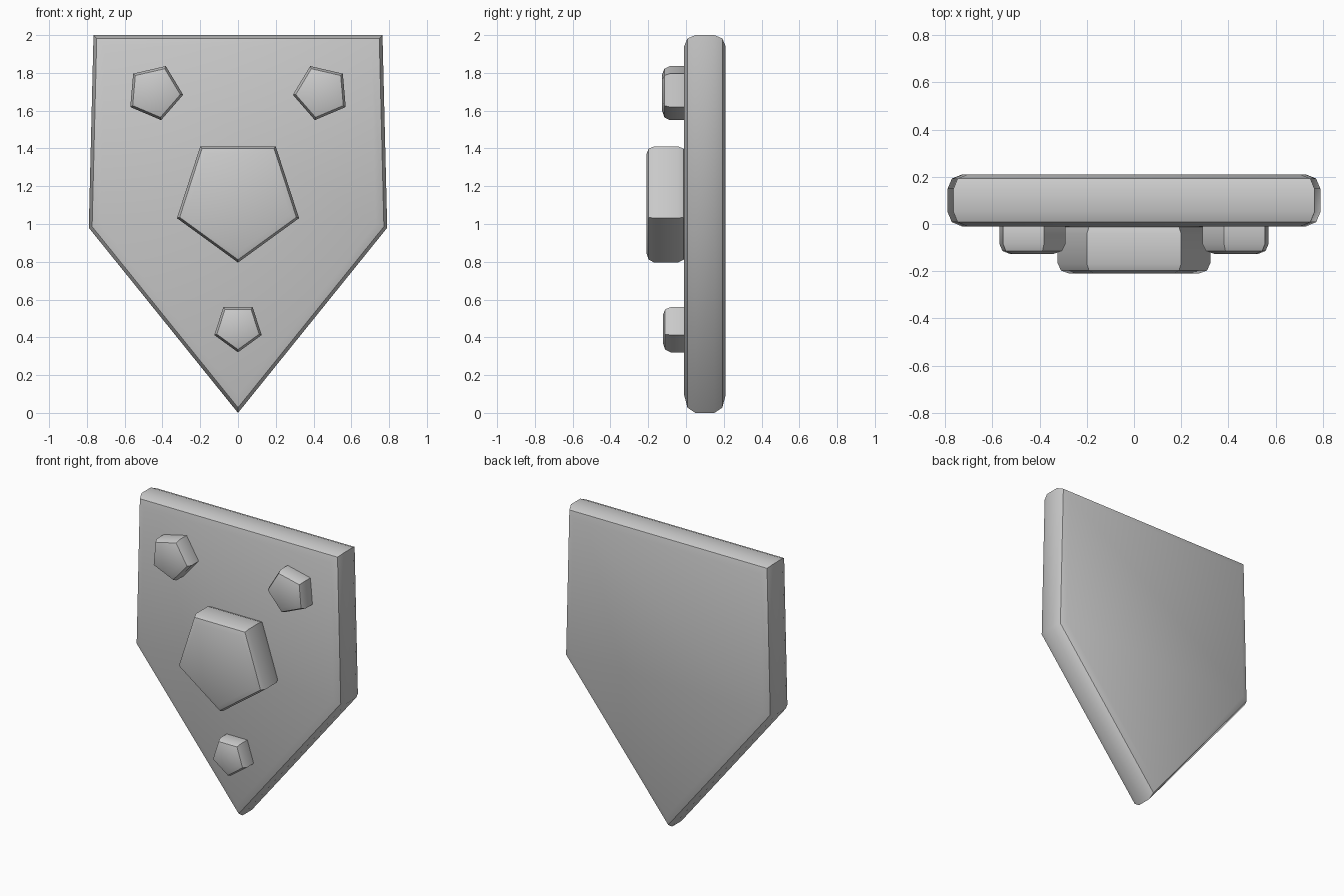
import bpy, bmesh
from math import cos, sin, radians

if "Cube" in bpy.data.objects:
    bpy.data.objects.remove(bpy.data.objects["Cube"])


def slab(name, outline, y_front, y_back, bevel):
    """Extrude an x-z outline along y and round the front and back rims."""
    bm = bmesh.new()
    front = bm.faces.new([bm.verts.new((x, y_front, z)) for x, z in outline])
    ext = bmesh.ops.extrude_face_region(bm, geom=[front], use_keep_orig=True)
    back = [v for v in ext["geom"] if isinstance(v, bmesh.types.BMVert)]
    for v in back:
        v.co.y = y_back
    bmesh.ops.recalc_face_normals(bm, faces=bm.faces)
    rims = [e for e in bm.edges if abs(e.verts[0].co.y - e.verts[1].co.y) < 1e-5]
    bmesh.ops.bevel(bm, geom=rims, offset=bevel, segments=2, profile=0.5,
                    affect='EDGES', clamp_overlap=True)
    bmesh.ops.recalc_face_normals(bm, faces=bm.faces)
    mesh = bpy.data.meshes.new(name)
    bm.to_mesh(mesh)
    bm.free()
    obj = bpy.data.objects.new(name, mesh)
    bpy.context.collection.objects.link(obj)
    mesh.shade_smooth()
    mesh.set_sharp_from_angle(angle=radians(40))
    return obj


def pentagon(cx, cz, r, start=-90):
    angles = [radians(start + 72 * i) for i in range(5)]
    return [(cx + r * cos(a), cz + r * sin(a)) for a in angles]


# Pointed shield plate
slab("shield_plate", [(0, 0), (0.79, 0.98), (0.765, 2), (-0.765, 2), (-0.79, 0.98)],
     -0.01, 0.21, 0.06)

# Large central boss
slab("center_boss", pentagon(0, 1.136, 0.34), -0.21, 0.0, 0.042)

# Small studs: one below, a mirrored pair above
slab("lower_stud", pentagon(0, 0.453, 0.132), -0.122, 0.04, 0.04)
for side, label in ((1, "right"), (-1, "left")):
    slab("upper_stud_" + label, pentagon(side * 0.441, 1.697, 0.151, -90 - side * 13),
         -0.127, 0.04, 0.042)
